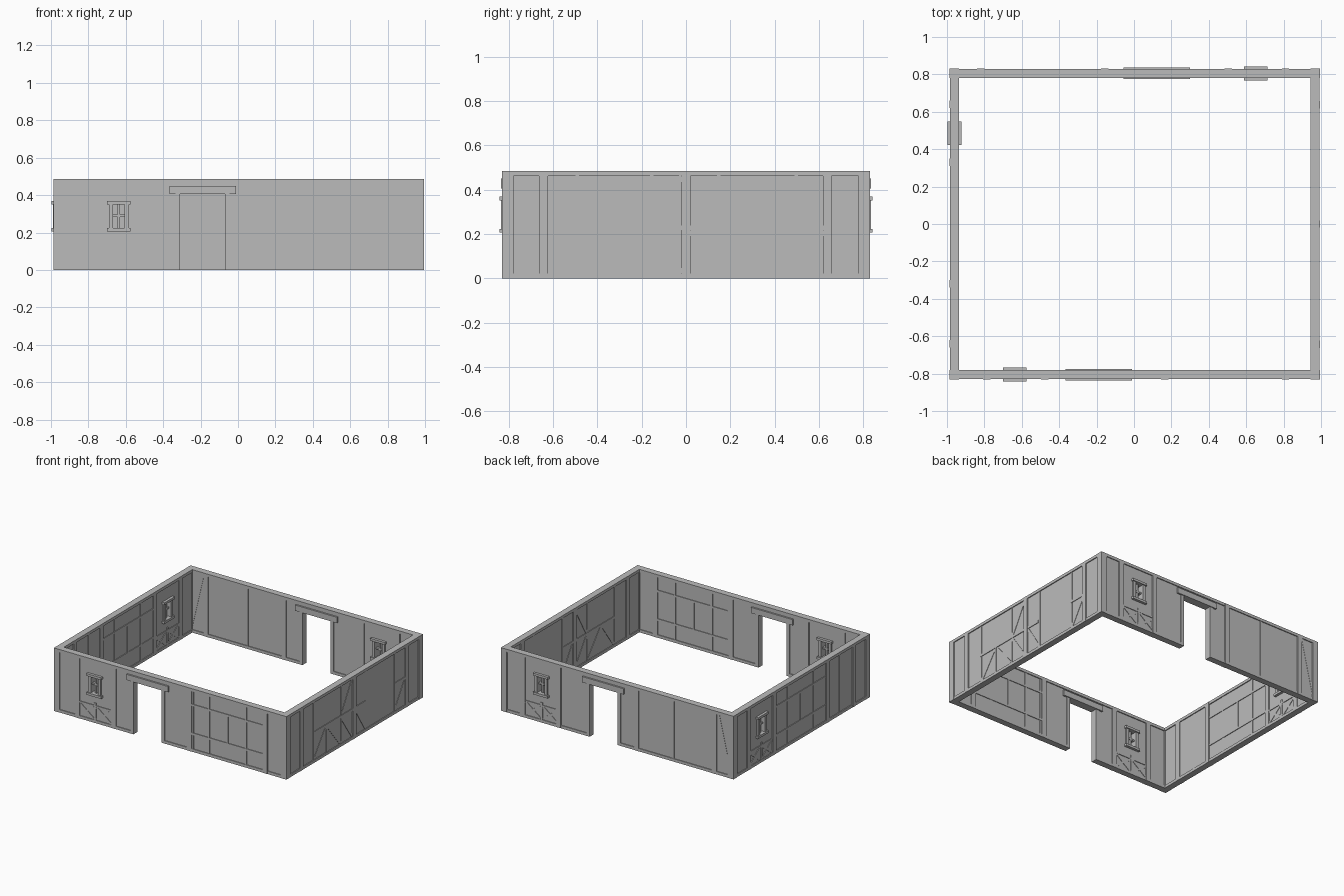
import bpy, bmesh, math
from mathutils import Matrix, Vector

if "Cube" in bpy.data.objects:
    bpy.data.objects.remove(bpy.data.objects["Cube"], do_unlink=True)

grey = bpy.data.materials.new("plain_grey")
grey.use_nodes = True
grey.diffuse_color = (0.5, 0.5, 0.5, 1)
grey.node_tree.nodes["Principled BSDF"].inputs["Base Color"].default_value = (0.5, 0.5, 0.5, 1)

TOP = 0.485
BEAM = 0.022


def add_object(name, bm, frame):
    mesh = bpy.data.meshes.new(name)
    bm.to_mesh(mesh)
    bm.free()
    mesh.materials.append(grey)
    obj = bpy.data.objects.new(name, mesh)
    obj.matrix_world = frame
    bpy.context.collection.objects.link(obj)
    return obj


def timber(bm, a, b, width, half_depth):
    """Straight beam between two (along, height) points of a wall."""
    a, b = Vector((a[0], 0, a[1])), Vector((b[0], 0, b[1]))
    d = b - a
    angle = math.atan2(d.z, d.x)
    m = (Matrix.Translation((a + b) / 2) @ Matrix.Rotation(-angle, 4, 'Y')
         @ Matrix.Diagonal((d.length, half_depth * 2, width, 1)))
    bmesh.ops.create_cube(bm, size=1, matrix=m)


def timbers(name, frame, lines, width, half_depth):
    bm = bmesh.new()
    for a, b in lines:
        timber(bm, a, b, width, half_depth)
    return add_object(name, bm, frame)


def panel(name, frame, start, end, holes):
    """Thin infill sheet with rectangular openings."""
    us = sorted({start, end} | {u for h in holes for u in h[:2]})
    zs = sorted({0, TOP - 0.005} | {z for h in holes for z in h[2:]})
    bm = bmesh.new()
    for u0, u1 in zip(us, us[1:]):
        for z0, z1 in zip(zs, zs[1:]):
            u, z = (u0 + u1) / 2, (z0 + z1) / 2
            if not any(h[0] < u < h[1] and h[2] < z < h[3] for h in holes):
                bm.faces.new([bm.verts.new((x, 0, y)) for x, y in
                              ((u0, z0), (u1, z0), (u1, z1), (u0, z1))])
    bmesh.ops.remove_doubles(bm, verts=bm.verts, dist=0.0001)
    obj = add_object(name, bm, frame)
    solid = obj.modifiers.new("thickness", 'SOLIDIFY')
    solid.thickness = 0.036
    solid.offset = 0


def uprights(places, low=0.0, high=TOP):
    return [((u, low), (u, high)) for u in places]


def window(name, frame, c):
    # sill and head, jambs, then the glazing bars
    timbers(name + "_sill_and_head", frame,
            [((c - 0.063, z), (c + 0.063, z)) for z in (0.215, 0.36)], 0.018, 0.038)
    timbers(name + "_jambs", frame, uprights((c - 0.042, c + 0.042), 0.22, 0.355), 0.022, 0.03)
    bars = uprights((c,), 0.22, 0.355) + [((c - 0.04, 0.29), (c + 0.04, 0.29))]
    timbers(name + "_bars", frame, bars, 0.012, 0.012)


def cross_panel(name, frame, c):
    # two crossed braces under a window
    lines = []
    for side in (-1, 1):
        inner, outer = c + side * 0.012, c + side * 0.135
        lines += [((inner, 0.025), (outer, 0.12)), ((inner, 0.12), (outer, 0.025))]
    timbers(name + "_crosses", frame, lines, 0.017, 0.022)
    timbers(name + "_cross_rail", frame, [((c - 0.137, 0.128), (c + 0.137, 0.128))], 0.012, 0.023)
    timbers(name + "_cross_post", frame, uprights((c,), 0.01, 0.153), 0.018, 0.024)


def lattice(name, frame, start, end):
    # square framing of rails and studs
    w = end - start
    timbers(name + "_lattice_rails", frame,
            [((start, z), (end, z)) for z in (0.137, 0.357)], 0.016, 0.023)
    outer = (start + w * 0.24, start + w * 0.76)
    timbers(name + "_lattice_studs", frame,
            uprights(outer, 0.02, 0.47) + uprights((start + w / 2,), 0.14, 0.355), 0.015, 0.022)


def wall(name, frame, start, end, posts, studs=(), win=None, door=None):
    holes = []
    if win is not None:
        holes.append((win - 0.035, win + 0.035, 0.22, 0.355))
        window(name + "_window", frame, win)
        cross_panel(name, frame, win)
    spans = [(start, end)]
    if door:
        d0, d1 = door
        holes.append((d0, d1, 0, 0.41))
        spans = [(start, d0), (d1, end)]
        timbers(name + "_door_posts", frame, uprights((d0 - 0.012, d1 + 0.012), 0, 0.41), 0.025, 0.024)
        timbers(name + "_door_lintel", frame, [((d0 - 0.055, 0.428), (d1 + 0.06, 0.428))], 0.044, 0.031)
    panel(name + "_panel", frame, start, end, holes)
    timbers(name + "_bottom_beam", frame, [((a, BEAM / 2), (b, BEAM / 2)) for a, b in spans], BEAM, 0.024)
    timbers(name + "_top_beam", frame, [((start, TOP - BEAM / 2), (end, TOP - BEAM / 2))], BEAM, 0.025)
    timbers(name + "_posts", frame, uprights(posts), 0.04, 0.0255)
    if studs:
        timbers(name + "_studs", frame, uprights(studs, 0.01, TOP - 0.01), 0.016, 0.021)


turn = Matrix.Rotation(math.pi / 2, 4, 'Z')
front = Matrix.Translation((0, -0.805, 0))
back = Matrix.Translation((0, 0.805, 0))
left = Matrix.Translation((0.968, 0, 0)) @ turn
right = Matrix.Translation((-0.96, 0, 0)) @ turn

# front wall
wall("front_wall", front, -0.985, 0.993, (-0.787, -0.478, 0.165, 0.81),
     studs=(0.193,), win=-0.637, door=(-0.31, -0.07))
lattice("front_wall", front, 0.185, 0.79)

# back wall
wall("back_wall", back, -0.985, 0.993, (-0.82, -0.157, 0.505, 0.81),
     studs=(-0.47,), win=0.65, door=(0.0, 0.24))
timbers("back_wall_brace", back, [((-0.955, 0.02), (-0.85, 0.465))], 0.022, 0.02)

# wall on the -x side
wall("right_wall", right, -0.78, 0.78, (-0.64, -0.32, 0.33, 0.64), studs=(-0.47,), win=0.485)
lattice("right_wall", right, -0.3, 0.31)

# wall on the +x side with diagonal braces
wall("left_wall", left, -0.78, 0.78, (-0.643, 0, 0.638), studs=(-0.49, -0.155, 0.147, 0.497))
timbers("left_wall_rails", left, [((-0.49, 0.228), (0.138, 0.228)), ((0.495, 0.228), (0.62, 0.228))],
        0.02, 0.023)
timbers("left_wall_short_stud", left, uprights((-0.33,), 0.01, 0.22), 0.018, 0.022)
timbers("left_wall_braces", left, [
    ((-0.48, 0.025), (-0.34, 0.215)), ((-0.32, 0.215), (-0.165, 0.025)),
    ((-0.15, 0.235), (-0.02, 0.46)), ((-0.15, 0.215), (-0.02, 0.025)),
    ((0.02, 0.215), (0.14, 0.025)), ((0.5, 0.025), (0.62, 0.215))], 0.022, 0.021)

# corner posts
for side, x in (("right", -0.961), ("left", 0.969)):
    for end, frame in (("front", front), ("back", back)):
        timbers(f"{end}_{side}_corner_post", frame, uprights((x,), 0, TOP), 0.049, 0.0255)
